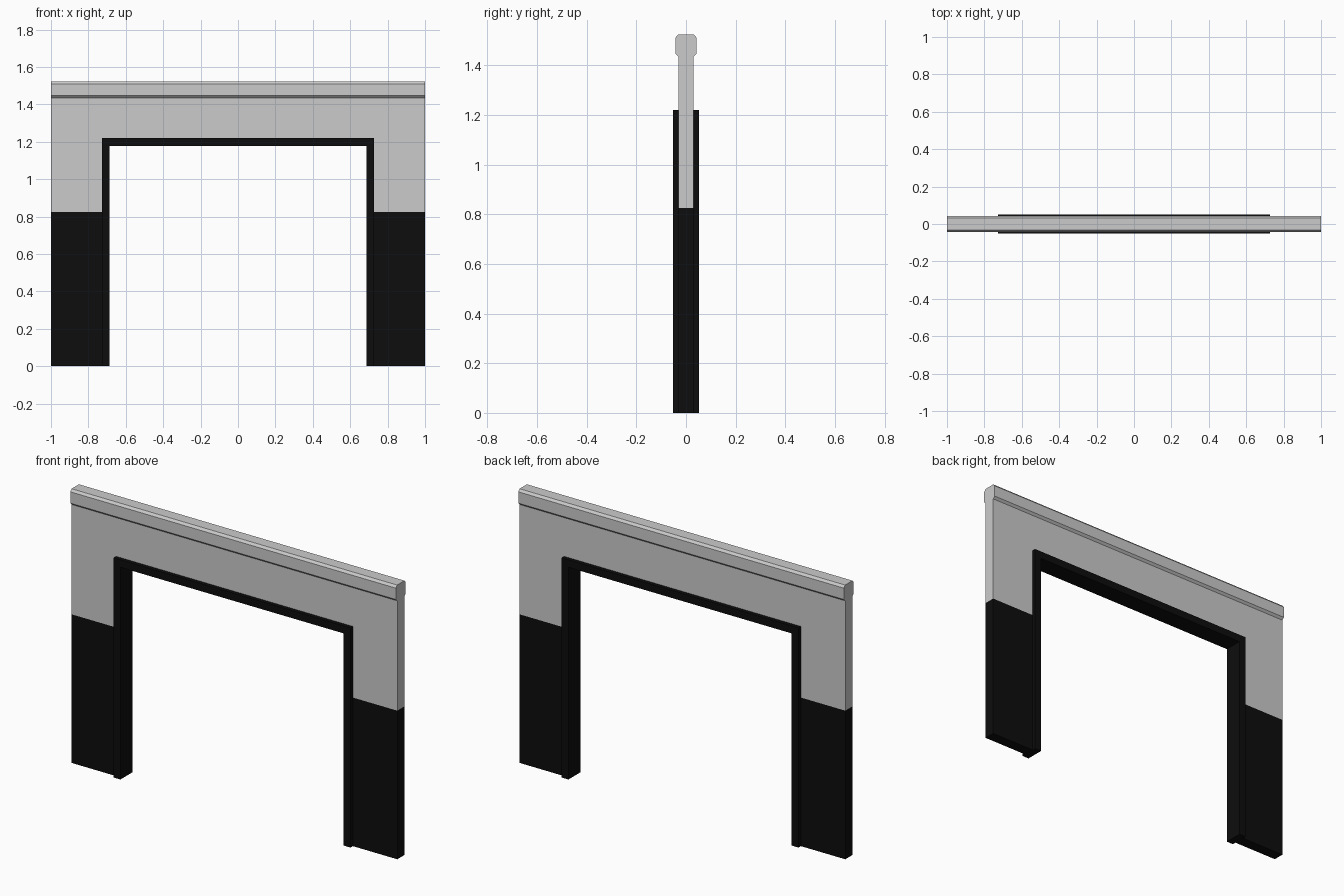
import bpy, bmesh
from mathutils import Vector

if "Cube" in bpy.data.objects:
    bpy.data.objects.remove(bpy.data.objects["Cube"])

black = bpy.data.materials.new("black_trim")
black.diffuse_color = (0.004, 0.004, 0.004, 1)
black.use_nodes = True
black.node_tree.nodes["Principled BSDF"].inputs["Base Color"].default_value = black.diffuse_color


def prism(name, outline, depth, mat=None):
    """Extrude a closed outline of 3D points along a depth vector."""
    bm = bmesh.new()
    face = bm.faces.new([bm.verts.new(p) for p in outline])
    ext = bmesh.ops.extrude_face_region(bm, geom=[face])
    new = [g for g in ext["geom"] if isinstance(g, bmesh.types.BMVert)]
    bmesh.ops.translate(bm, verts=new, vec=Vector(depth))
    bmesh.ops.recalc_face_normals(bm, faces=bm.faces[:])
    me = bpy.data.meshes.new(name)
    bm.to_mesh(me)
    bm.free()
    ob = bpy.data.objects.new(name, me)
    bpy.context.collection.objects.link(ob)
    if mat:
        me.materials.append(mat)
    return ob


def rect(x0, x1, z0, z1, y):
    return [(x0, y, z0), (x1, y, z0), (x1, y, z1), (x0, y, z1)]


WALL, CAP, FRAME = 0.031, 0.043, 0.052   # half depths
OUT, IN = 0.727, 0.686                   # frame outer and inner half widths
TOP, HEAD, DADO = 1.22, 1.178, 0.825

# Upper wall with chamfered coping, swept along x
half = [(WALL, DADO), (WALL, 1.435), (CAP, 1.447), (CAP, 1.51), (CAP - 0.011, 1.523)]
profile = half + [(-y, z) for y, z in reversed(half)]
wall = prism("upper_wall", [(-1, y, z) for y, z in profile], (2, 0, 0))

# Doorway opening cut from the wall
cutter = prism("opening_cutter", rect(-OUT, OUT, 0.5, TOP, -0.2), (0, 0.4, 0))
cutter.hide_render = True
cutter.hide_set(True)
mod = wall.modifiers.new("opening", "BOOLEAN")
mod.operation = "DIFFERENCE"
mod.solver = "EXACT"
mod.object = cutter

# Black lower wall panels
for side, s in (("left", -1), ("right", 1)):
    prism(side + "_lower_wall", rect(s * OUT, s, 0, DADO, -WALL), (0, 2 * WALL, 0), black)

# Door frame standing proud of both wall faces
outline = [(-OUT, 0), (-OUT, TOP), (OUT, TOP), (OUT, 0),
           (IN, 0), (IN, HEAD), (-IN, HEAD), (-IN, 0)]
prism("door_frame", [(x, -FRAME, z) for x, z in outline], (0, 2 * FRAME, 0), black)
